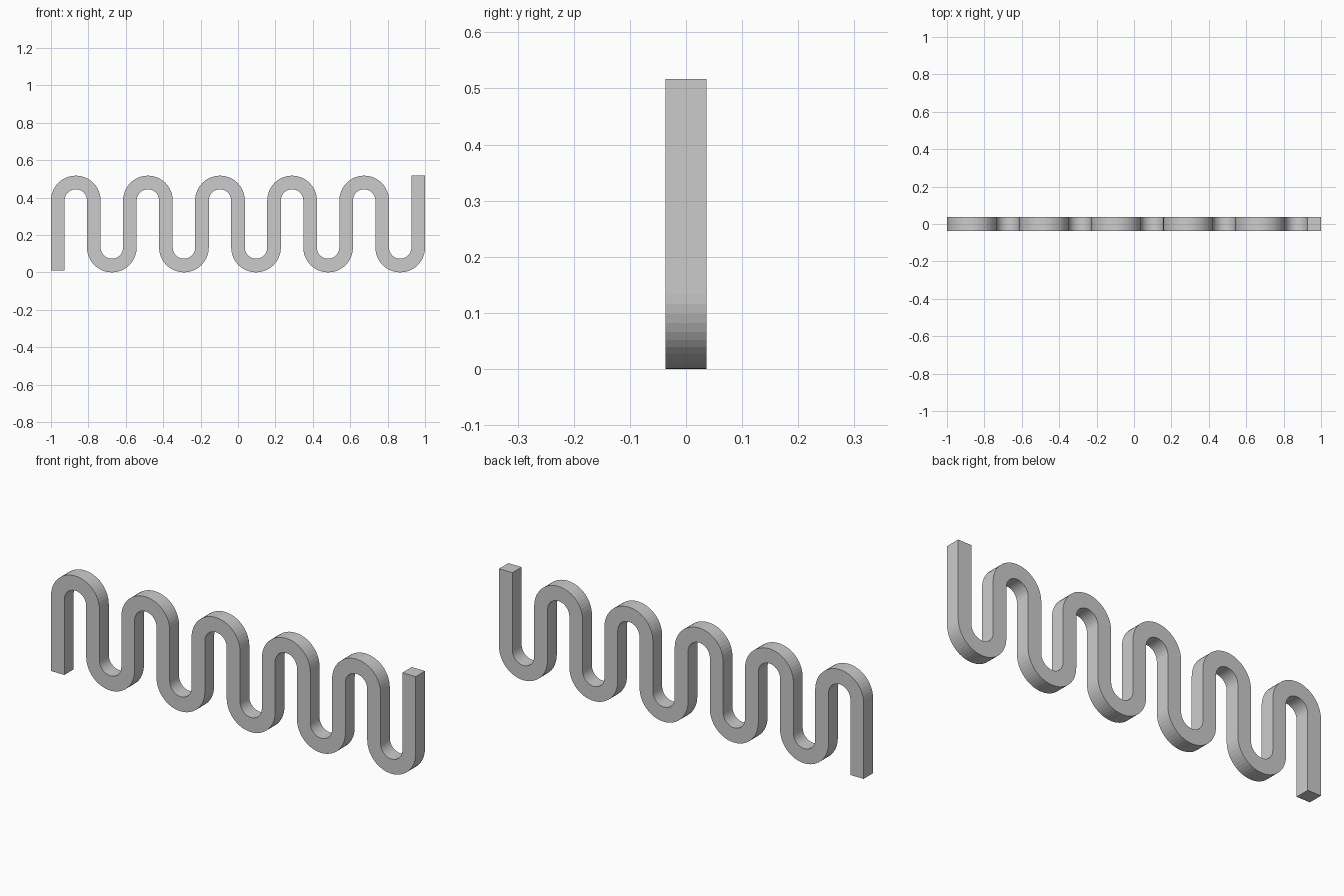
import bpy, bmesh
from math import pi, sin, cos

if "Cube" in bpy.data.objects:
    bpy.data.objects.remove(bpy.data.objects["Cube"])

W = 0.073                    # square bar thickness
LEGS = 11
STEP = (2 - W) / (LEGS - 1)  # spacing between vertical runs
R = STEP / 2                 # centreline bend radius
HEIGHT = 0.517
LOW, HIGH = R + W / 2, HEIGHT - R - W / 2
SEG = 24                     # facets per U-bend

# Stations along the snake: centre x, z and the left-hand normal
x0 = -1 + W / 2
stations = [(x0, 0.01, -1, 0)]
for i in range(LEGS - 1):
    cx = x0 + STEP * (i + 0.5)
    up = 1 if i % 2 == 0 else -1
    cz = HIGH if up == 1 else LOW
    for k in range(SEG + 1):
        a = pi - pi * k / SEG
        dx, dz = cos(a), up * sin(a)
        stations.append((cx + R * dx, cz + R * dz, up * dx, up * dz))
stations.append((1 - W / 2, HEIGHT, -1, 0))

# Sweep the square section along the stations
bm = bmesh.new()
h = W / 2
rings = [[bm.verts.new((x + s * h * nx, y * h, z + s * h * nz))
          for s, y in ((-1, -1), (1, -1), (1, 1), (-1, 1))]
         for x, z, nx, nz in stations]
for a, b in zip(rings, rings[1:]):
    for j in range(4):
        n = (j + 1) % 4
        bm.faces.new((a[j], a[n], b[n], b[j]))
bm.faces.new(rings[0])
bm.faces.new(rings[-1])
bmesh.ops.recalc_face_normals(bm, faces=bm.faces[:])

mesh = bpy.data.meshes.new("serpentine_bar")
bm.to_mesh(mesh)
bm.free()
bar = bpy.data.objects.new("serpentine_bar", mesh)
bpy.context.collection.objects.link(bar)

# Drop to the floor
bar.location.z = -min(v.co.z for v in mesh.vertices)
